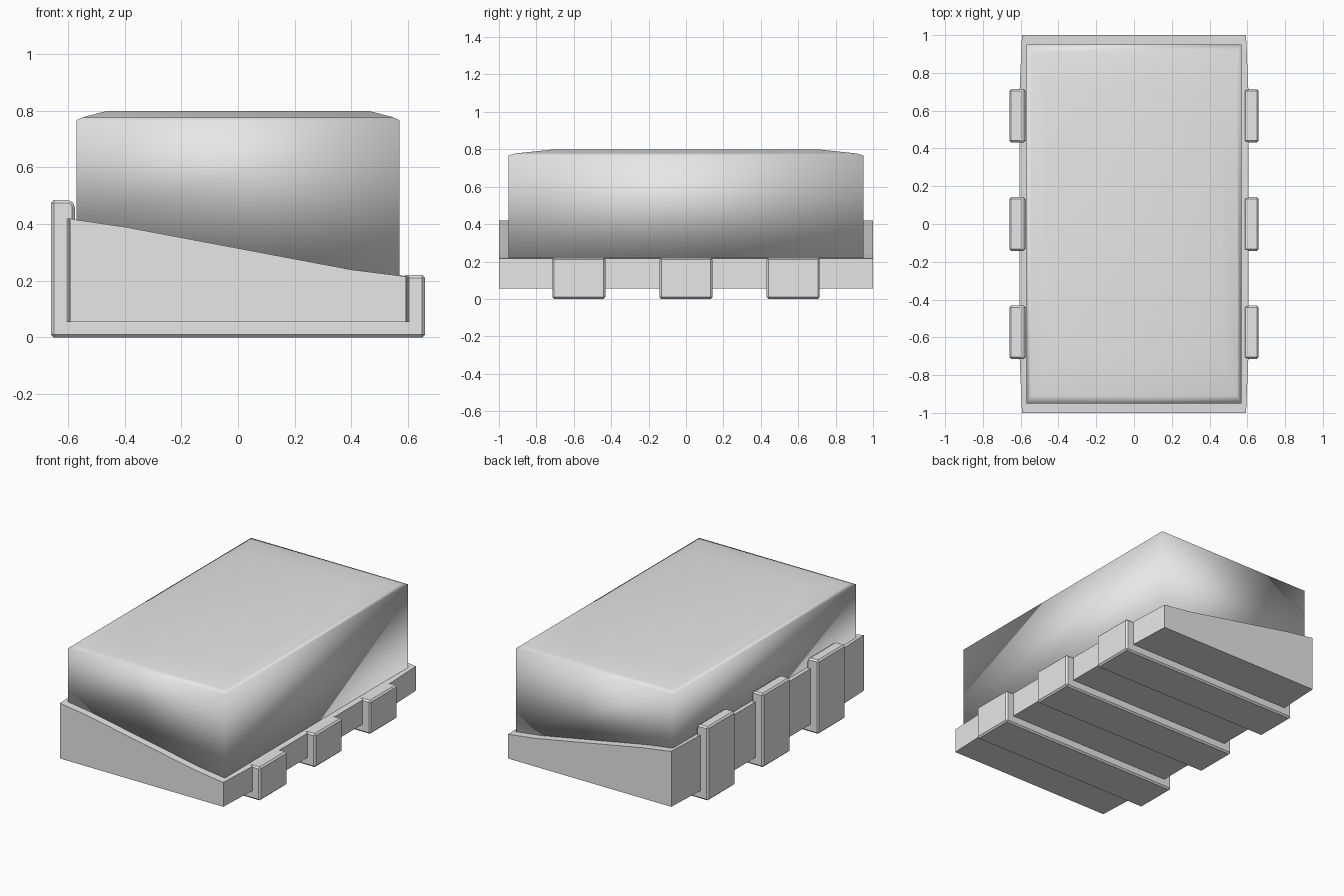
import bpy, bmesh

if "Cube" in bpy.data.objects:
    bpy.data.objects.remove(bpy.data.objects["Cube"])

grey = bpy.data.materials.new("light_grey")
grey.diffuse_color = (0.8, 0.8, 0.8, 1)
grey.use_nodes = True
grey.node_tree.nodes["Principled BSDF"].inputs["Base Color"].default_value = grey.diffuse_color


def loft(name, rings):
    """Closed solid through rings that share the same point count."""
    bm = bmesh.new()
    rows = [[bm.verts.new(p) for p in r] for r in rings]
    n = len(rows[0])
    for a, b in zip(rows, rows[1:]):
        for i in range(n):
            j = (i + 1) % n
            bm.faces.new((a[i], a[j], b[j], b[i]))
    bm.faces.new(rows[0][::-1])
    bm.faces.new(rows[-1])
    bmesh.ops.recalc_face_normals(bm, faces=bm.faces)
    me = bpy.data.meshes.new(name)
    bm.to_mesh(me)
    bm.free()
    me.materials.append(grey)
    ob = bpy.data.objects.new(name, me)
    bpy.context.collection.objects.link(ob)
    return ob


# Wedge base: sloped cross-section, ends pinched in slightly
profile = [(-1, 0.055), (1, 0.055), (1, 0.215), (0.67, 0.24),
           (-0.67, 0.39), (-0.96, 0.415), (-1, 0.42)]
loft("wedge_base", [[(x * w, y, z) for x, z in profile]
                    for y, w in ((-1, 0.593), (-0.72, 0.605), (0.72, 0.605), (1, 0.593))])


# Smooth cushion block with a slanted underside and a softly domed top
def rect(hx, hy, z_left, z_right):
    return [(-hx, -hy, z_left), (hx, -hy, z_right), (hx, hy, z_right), (-hx, hy, z_left)]


block = loft("cushion_block", [rect(0.57, 0.95, 0.40, 0.21),
                               rect(0.57, 0.95, 0.767, 0.767),
                               rect(0.545, 0.91, 0.778, 0.778),
                               rect(0.46, 0.70, 0.80, 0.80)])
for p in block.data.polygons:
    p.use_smooth = True

# Three U-shaped straps wrapped under the base, taller on the left
strap = [(-0.66, 0), (0.66, 0), (0.66, 0.22), (0.58, 0.22), (0.58, 0.08),
         (-0.575, 0.08), (-0.575, 0.465), (-0.59, 0.485), (-0.66, 0.485)]
for i, yc in enumerate((-0.573, 0, 0.573)):
    ob = loft(f"strap_{i + 1}", [[(x, yc + s * 0.142, z) for x, z in strap] for s in (-1, 1)])
    bev = ob.modifiers.new("edge_chamfer", 'BEVEL')
    bev.width = 0.01
    bev.segments = 1
    bev.limit_method = 'ANGLE'
